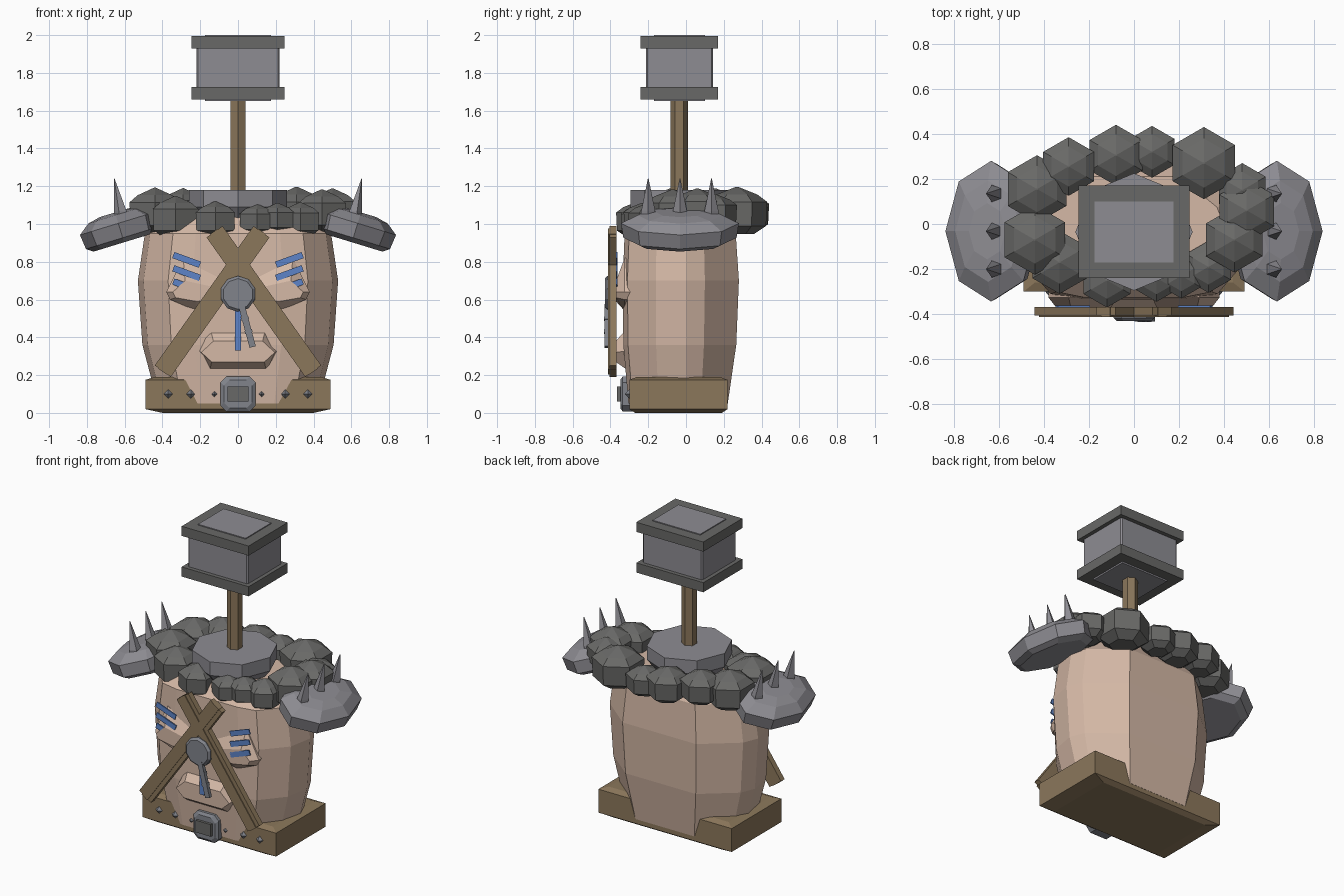
import bpy, math
from mathutils import Vector, Matrix

if "Cube" in bpy.data.objects:
    bpy.data.objects.remove(bpy.data.objects["Cube"])


def material(name, rgb):
    m = bpy.data.materials.new(name)
    m.diffuse_color = (*rgb, 1)
    m.use_nodes = True
    m.node_tree.nodes["Principled BSDF"].inputs["Base Color"].default_value = m.diffuse_color
    return m


SKIN = material("skin", (0.66, 0.48, 0.38))
WOOD = material("wood", (0.26, 0.185, 0.105))
STONE = material("dark_stone", (0.14, 0.14, 0.135))
METAL = material("grey_metal", (0.27, 0.265, 0.29))
STEEL = material("buckle_steel", (0.22, 0.23, 0.26))
BLUE = material("blue_paint", (0.11, 0.23, 0.58))


def loft(name, rings, mat, matrix=None):
    """Skin equal-length rings of points, capping both ends with flat faces."""
    n = len(rings[0])
    verts = [Vector(p) for r in rings for p in r]
    faces = [(k * n + i, k * n + (i + 1) % n, (k + 1) * n + (i + 1) % n, (k + 1) * n + i)
             for k in range(len(rings) - 1) for i in range(n)]
    faces += [tuple(reversed(range(n))), tuple(range(len(verts) - n, len(verts)))]
    me = bpy.data.meshes.new(name)
    me.from_pydata([matrix @ v if matrix else v for v in verts], [], faces)
    me.materials.append(mat)
    ob = bpy.data.objects.new(name, me)
    bpy.context.collection.objects.link(ob)
    return ob


def box(name, x0, x1, y0, y1, z0, z1, mat, matrix=None):
    return loft(name, [[(x0, y0, z), (x1, y0, z), (x1, y1, z), (x0, y1, z)] for z in (z0, z1)],
                mat, matrix)


def turned(name, n, levels, mat, matrix, rx=1, ry=1, turn=0):
    """Stack of n-gons given as (z, scale)."""
    return loft(name, [[(rx * s * math.cos(turn + 2 * math.pi * i / n),
                         ry * s * math.sin(turn + 2 * math.pi * i / n), z)
                        for i in range(n)] for z, s in levels], mat, matrix)


def at(x, y, z):
    return Matrix.Translation((x, y, z))


FRONT = Matrix.Rotation(math.pi / 2, 4, 'X')   # local z becomes -y


def tilt(deg):
    return Matrix.Rotation(math.radians(deg), 4, 'Y')


# Barrel-shaped torso
half = [(.24, -.335), (.37, -.31), (.50, -.16), (.53, 0), (.49, .10), (.27, .28)]
section = half + [(-x, y) for x, y in reversed(half)]
rings = []
for z, sx, sf, sb in [(.05, .80, .91, .79), (.36, .955, .99, .95), (.70, 1, 1, 1),
                      (.95, .93, .97, .94), (1.04, .75, .72, .75)]:
    rings.append([(x * sx, y * (sf if y < 0 else sb), z) for x, y in section])
loft("torso", rings, SKIN)

# Belly bulge and chest muscles
loft("belly", [[(x * .5, -.30, z) for x, z in [(-.3, .22), (.3, .22), (.42, .33), (.3, .46), (-.3, .46), (-.42, .33)]],
               [(x * .5, -.372, z) for x, z in [(-.28, .27), (.28, .27), (.39, .32), (.26, .38), (-.26, .38), (-.39, .32)]]], SKIN)
for s, side in ((-1, "left"), (1, "right")):
    outline = [(.08, .57), (.22, .54), (.36, .60), (.38, .64), (.29, .82), (.08, .72)]
    lip = [(.10, .60), (.22, .59), (.33, .61), (.345, .64), (.28, .70), (.10, .66)]
    loft(side + "_chest", [[(s * x, -.26, z) for x, z in outline],
                           [(s * x, -.325, z) for x, z in outline],
                           [(s * x, -.37, z) for x, z in lip]], SKIN)

# Blue paint stripes
for s in (-1, 1):
    for i, z in enumerate((.81, .74, .67)):
        box("paint_stripe", -.075, .075, -.004, .004, -.017, .017, BLUE,
            at(s * .272, -.366, z) @ tilt(-s * 20))
box("belly_stripe", -.016, .016, -.381, -.373, .33, .56, BLUE)

# Wooden belt with tapered underside
loft("belt", [[(-x, y0, z), (x, y0, z), (x, y1, z), (-x, y1, z)]
              for x, y0, y1, z in [(.40, -.27, .19, 0), (.49, -.30, .22, .02),
                                   (.49, -.30, .22, .175), (.44, -.26, .18, .19)]], WOOD)

# Belt studs and buckle
for x in (.125, .25, .37):
    for s in (-1, 1):
        turned("belt_stud", 4, [(0, 1), (.025, .05)], STEEL, at(s * x, -.298, .10) @ FRONT, .026, .026)


def octagon(w, h, c):
    return [(-w + c, -h), (w - c, -h), (w, -h + c), (w, h - c),
            (w - c, h), (-w + c, h), (-w, h - c), (-w, -h + c)]


loft("buckle", [[(x, y, z + .10) for x, z in octagon(w, w, .03)]
                for y, w in [(-.28, .092), (-.335, .092), (-.348, .075)]], STEEL)
box("buckle_centre", -.055, .055, -.365, -.33, .06, .14, STONE)

# Crossed chest straps, each made of three strips
for s in (-1, 1):
    m = at(s * .137, -.39, .59) @ tilt(-s * 35.3)
    box("strap_core", -.025, .025, -.022, .022, -.455, .455, WOOD, m)
    for o in (-1, 1):
        box("strap_edge", o * .025, o * .052, -.016, .022, -.452, .452, WOOD, m)

# Medallion with hanging blade
turned("medallion", 10, [(0, 1), (.035, 1), (.048, .85)], STEEL, at(0, -.382, .63) @ FRONT, .095, .095, .31)
hang = at(.048, -.42, .46) @ tilt(-15)
box("hanging_blade", -.017, .017, -.012, .012, -.115, .115, STEEL, hang)
for z in (-.03, .04):
    box("blade_band", -.02, .02, -.014, .014, z - .008, z + .008, STEEL, hang)

# Collar of faceted lumps: x, y, radius, middle height
lumps = [(.31, .27, .16, 1.05), (.08, .32, .115, 1.04), (-.08, .305, .135, 1.05), (-.29, .255, .13, 1.07),
         (-.43, .155, .15, 1.05), (-.44, -.07, .155, 1.05), (-.33, -.17, .14, 1.02), (-.12, -.25, .12, 1.01),
         (.10, -.24, .105, 1.01), (.21, -.23, .10, 1.02), (.33, -.19, .115, 1.01), (.445, -.07, .145, 1.05),
         (.50, .06, .14, 1.06), (.48, .15, .12, 1.05)]
for x, y, r, z in lumps:
    turned("collar_lump", 6, [(-.65 * r, .55), (-.38 * r, .96), (.42 * r, 1), (.66 * r, .68), (.92 * r, .03)],
           STONE, at(x, y, z), r, r, math.pi / 2)

# Neck plate
turned("neck_plate", 8, [(1.0, .72), (1.09, 1), (1.18, 1)], METAL, at(0, -.035, 0), .26, .26)

# Shoulder pads with spikes
for s, side in ((-1, "left"), (1, "right")):
    turned(side + "_shoulder_pad", 8, [(-.075, .80), (-.05, .96), (.03, 1), (.075, .72), (.09, .40)],
           METAL, at(s * .625, -.032, .975) @ tilt(s * 17), .212, .312)
    for y in (-.20, -.032, .135):
        loft(side + "_spike", [[(s * (cx + r * dx), y + r * dy, z) for dx, dy in ((1, 0), (.3, 1), (-.8, .6), (-.8, -.6), (.3, -1))]
                               for cx, r, z in ((.612, .04, 1.0), (.62, .037, 1.07), (.655, .002, 1.24))], METAL)

# Hammer handle and head
turned("hammer_handle", 6, [(1.1, 1), (1.68, 1)], WOOD, at(0, -.035, 0), .046, .046, math.pi / 2)
loft("hammer_block", [[(x, y - .035, z) for x, y in octagon(.22, .178, .008)] for z in (1.68, 1.97)], METAL)
for z in (1.66, 1.93):
    box("hammer_rim", -.246, .246, -.24, .17, z, z + .064, STONE)
for z0, z1, w in ((1.985, 2.0, 0), (1.65, 1.67, 0)):
    box("hammer_face", -.175, .175, -.17, .10, z0, z1, METAL)

# Make every face point outward
import bmesh
for ob in bpy.context.collection.objects:
    bm = bmesh.new()
    bm.from_mesh(ob.data)
    bmesh.ops.recalc_face_normals(bm, faces=bm.faces)
    bm.to_mesh(ob.data)
    bm.free()
